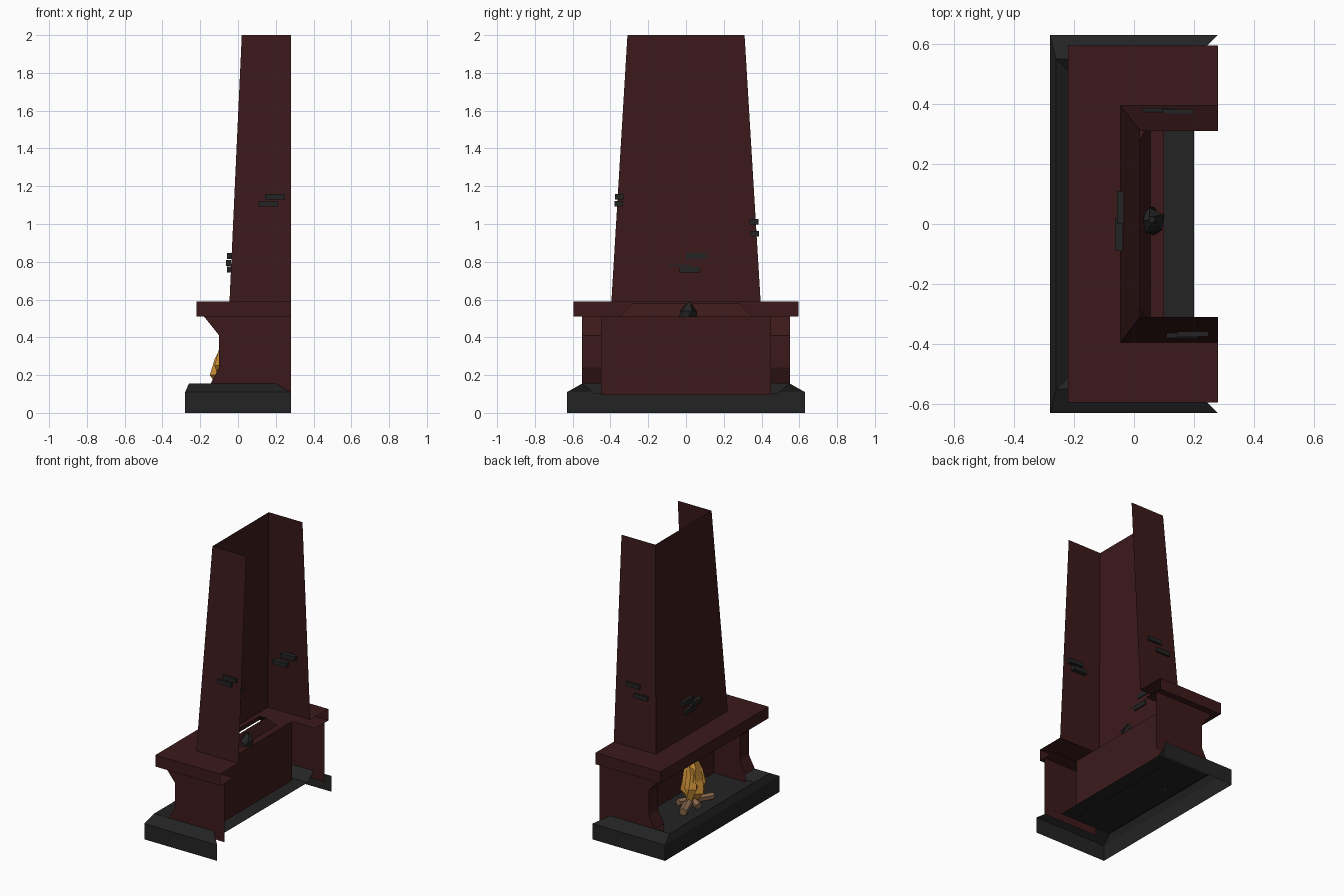
import bpy, bmesh, math
from mathutils import Vector

if "Cube" in bpy.data.objects:
    bpy.data.objects.remove(bpy.data.objects["Cube"])


def material(name, rgb):
    m = bpy.data.materials.new(name)
    m.diffuse_color = (*rgb, 1)
    m.use_nodes = True
    m.node_tree.nodes["Principled BSDF"].inputs["Base Color"].default_value = m.diffuse_color
    return m


RED = material("dark_red_plaster", (0.045, 0.010, 0.011))
STONE = material("dark_stone", (0.017, 0.017, 0.017))
FIRE = material("fire", (0.62, 0.29, 0.04))
WOOD = material("wood", (0.27, 0.15, 0.08))


def mesh(name, quads, mat):
    """Object from a list of polygons given as point lists."""
    bm = bmesh.new()
    for q in quads:
        bm.faces.new([bm.verts.new(p) for p in q])
    bmesh.ops.remove_doubles(bm, verts=bm.verts, dist=0.0005)
    bmesh.ops.recalc_face_normals(bm, faces=bm.faces)
    me = bpy.data.meshes.new(name)
    bm.to_mesh(me)
    bm.free()
    me.materials.append(mat)
    ob = bpy.data.objects.new(name, me)
    bpy.context.collection.objects.link(ob)
    return ob


def u_loft(rings):
    """Open-backed U walls through rings of (front x, half width, z, back x)."""
    paths = [[(b, -w, z), (f, -w, z), (f, w, z), (b, w, z)] for f, w, z, b in rings]
    return [[p[i], p[i + 1], q[i + 1], q[i]]
            for p, q in zip(paths, paths[1:]) for i in range(3)]


def rect(x0, x1, w, z):
    return [(x0, -w, z), (x1, -w, z), (x1, w, z), (x0, w, z)]


def ring_loft(rings):
    """Closed faceted skin through equal-sized point rings, capped."""
    n = len(rings[0])
    faces = [[a[i], a[(i + 1) % n], b[(i + 1) % n], b[i]]
             for a, b in zip(rings, rings[1:]) for i in range(n)]
    return faces + [rings[0], rings[-1]]


def mirror_y(polys):
    return polys + [[(x, -y, z) for x, y, z in p] for p in polys]


# Hearth base with raised rim, hollow below and open behind
mesh("hearth_base", u_loft([(-.28, .63, 0, .28), (-.28, .63, .11, .28),
                            (-.26, .55, .155, .20), (-.19, .48, .10, .20)])
     + [rect(-.19, .20, .48, .10)], STONE)

# Side walls with flared foot and corbelled head
prof = [(-.145, .155), (-.10, .24), (-.10, .41), (-.18, .51)]
outer = [(x, .55, z) for x, z in prof] + [(.28, .55, .51), (.28, .55, .10), (-.145, .55, .10)]
inner = [(x, .45, z) for x, z in prof] + [(.10, .45, .51), (.10, .45, .10), (-.145, .45, .10)]
jamb = [outer, inner] + [[outer[i], outer[i + 1], inner[i + 1], inner[i]] for i in range(3)]
mesh("side_walls", mirror_y(jamb), RED)

# Firebox back, ceiling and smoke hood
mesh("firebox_back", [[(.10, -.45, .095), (.10, .45, .095), (.10, .45, .51), (.10, -.45, .51)]], RED)
low, high = rect(-.08, .055, .35, .51), rect(-.03, .02, .28, .58)
outer_rim = rect(-.22, .10, .45, .51)
mesh("smoke_hood",
     [[a[i], a[(i + 1) % 4], b[(i + 1) % 4], b[i]]
      for a, b in ((outer_rim, low), (low, high)) for i in range(4)], RED)

# Mantel shelf: open-backed band, its top running in to the chimney
mesh("mantel", u_loft([(-.22, .595, .51, .28), (-.22, .595, .59, .28), (-.045, .395, .59, .28)])
     + mirror_y([[(-.22, .45, .51), (.28, .45, .51), (.28, .595, .51), (-.22, .595, .51)]]), RED)

# Tapered chimney, open behind and on top
mesh("chimney", u_loft([(-.045, .395, .59, .28), (.02, .31, 2.0, .28)]), RED)


# Exposed bricks on the chimney faces
def brick(center, size):
    bpy.ops.mesh.primitive_cube_add(size=1, location=center)
    ob = bpy.context.object
    ob.name, ob.scale = "brick", size
    ob.data.materials.append(STONE)


for c in [(.195, -.353, 1.145), (.16, -.357, 1.108), (.145, .36, 1.012), (.08, .364, .948)]:
    brick(c, (.105, .045, .03))
for c in [(-.043, .055, .83), (-.05, -.035, .793), (-.043, .02, .76)]:
    brick(c, (.028, .11, .032))


# Fire logs
def log(a, b, r, sides=6):
    a, b = Vector(a), Vector(b)
    bpy.ops.mesh.primitive_cylinder_add(vertices=sides, radius=r, depth=(b - a).length,
                                        location=(a + b) / 2)
    ob = bpy.context.object
    ob.name = "log"
    ob.rotation_euler = (b - a).to_track_quat('Z', 'Y').to_euler()
    ob.data.materials.append(WOOD)


log((-.11, .19, .125), (-.02, -.09, .16), .028)
log((-.13, -.11, .13), (-.03, .13, .15), .025)
log((-.14, .06, .125), (.03, -.03, .17), .025)


# Faceted flames and dark smoke tip, lofted along leaning paths
def tongue(name, path, mat, sides=5):
    rings = [[(x + r * math.cos(k * math.tau / sides + i * .5),
               y + r * math.sin(k * math.tau / sides + i * .5), z)
              for k in range(sides)] for i, (x, y, z, r) in enumerate(path)]
    mesh(name, ring_loft(rings), mat)


tongue("flame_main", [(-.06, .01, .13, .05), (-.065, .01, .20, .085), (-.06, .015, .28, .07),
                      (-.04, .01, .37, .065), (0, .015, .46, .04), (.04, .02, .53, .012)], FIRE)
tongue("flame_left", [(-.07, .06, .15, .03), (-.085, .06, .24, .045), (-.07, .05, .33, .03),
                      (-.06, .06, .42, .004)], FIRE)
tongue("flame_right", [(-.06, -.05, .15, .03), (-.08, -.045, .25, .045), (-.075, -.03, .33, .03),
                       (-.06, -.04, .39, .004)], FIRE)
tongue("smoke_tip", [(.05, .01, .51, .05), (.06, .01, .54, .045), (.06, .015, .585, .012)], STONE)
